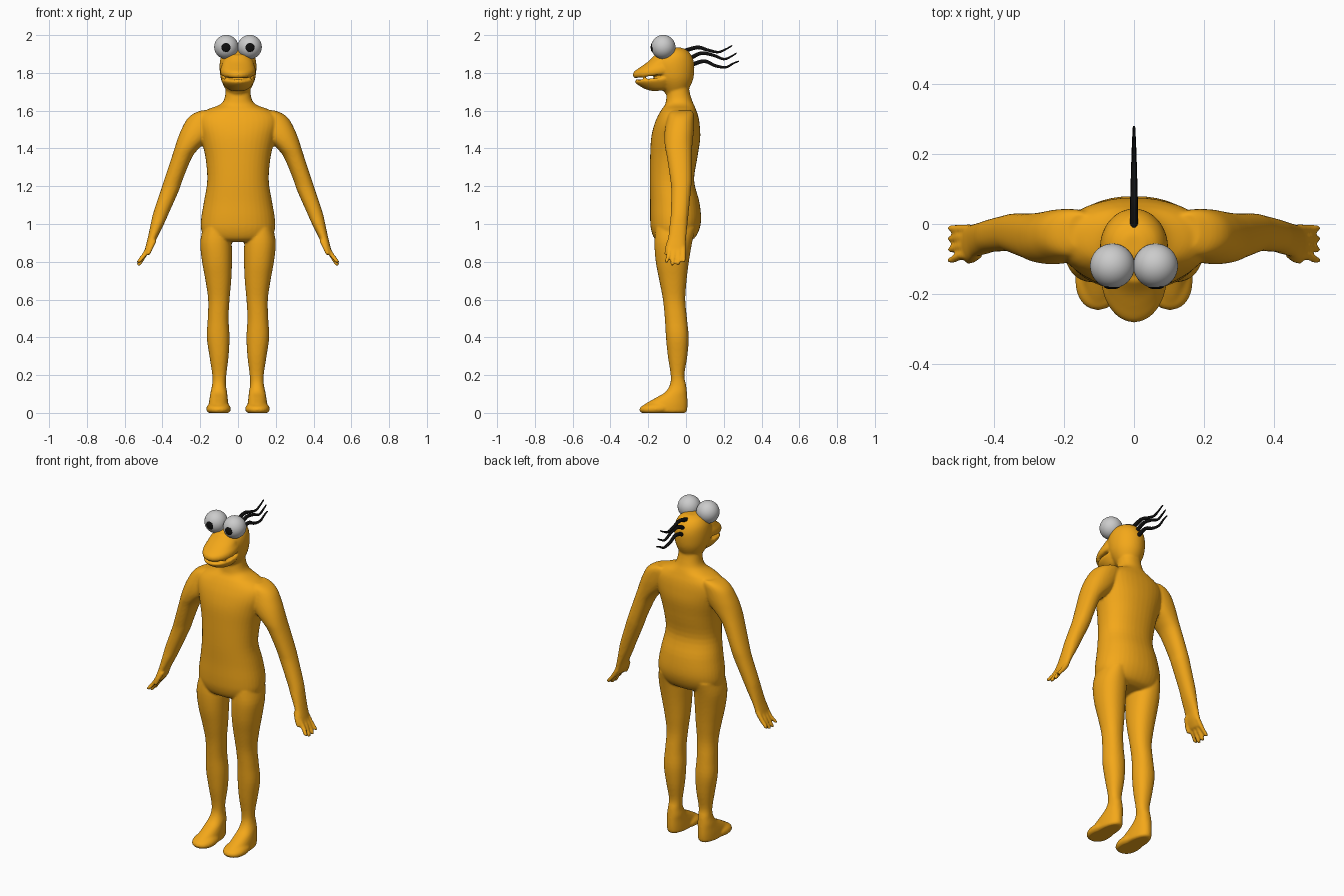
import bpy, bmesh, math
from mathutils import Vector


def material(name, rgb):
    m = bpy.data.materials.new(name)
    m.diffuse_color = (*rgb, 1)
    return m


SKIN = material("skin", (0.9, 0.39, 0.01))
BLACK = material("black", (0.005, 0.005, 0.005))


def spline(rows, steps=4):
    # smooth in-between rows (Catmull-Rom)
    rows = [Vector(r) for r in rows]
    out = []
    for i in range(len(rows) - 1):
        a, b, c, d = (rows[max(i - 1, 0)], rows[i], rows[i + 1],
                      rows[min(i + 2, len(rows) - 1)])
        for k in range(steps):
            t = k / steps
            out.append(0.5 * (2 * b + (c - a) * t + (2 * a - 5 * b + 4 * c - d) * t * t
                              + (3 * b - a - 3 * c + d) * t ** 3))
    return out + [rows[-1]]


def loft(bm, rows, side=1, power=2.2, shear=0.0, n=40):
    # rows: (z, x min, x max, y min, y max) of stacked rounded cross-sections
    rings = []
    for z, x0, x1, y0, y1 in spline(rows):
        ring = []
        for k in range(n):
            a = 2 * math.pi * k / n
            c, s = math.cos(a), math.sin(a)
            x = (x0 + x1) / 2 + (x1 - x0) / 2 * math.copysign(abs(c) ** (2 / power), c)
            y = (y0 + y1) / 2 + (y1 - y0) / 2 * math.copysign(abs(s) ** (2 / power), s)
            ring.append(bm.verts.new((side * x, y, z + shear * (y + 0.28))))
        rings.append(ring)
    faces = [bm.faces.new(rings[0]), bm.faces.new(rings[-1][::-1])]
    for r, q in zip(rings, rings[1:]):
        for k in range(n):
            j = (k + 1) % n
            faces.append(bm.faces.new((r[k], q[k], q[j], r[j])))
    bmesh.ops.recalc_face_normals(bm, faces=faces)


def centred(rows):
    return [(z, -w, w, y0, y1) for z, w, y0, y1 in rows]


bm = bmesh.new()

# torso and neck
loft(bm, centred([
    (0.905, 0.12, -0.14, 0.01), (0.925, 0.17, -0.168, 0.045), (0.97, 0.195, -0.185, 0.07),
    (1.03, 0.195, -0.19, 0.08), (1.12, 0.18, -0.19, 0.07), (1.23, 0.163, -0.192, 0.043),
    (1.35, 0.172, -0.19, 0.06), (1.45, 0.195, -0.185, 0.075), (1.52, 0.215, -0.17, 0.073),
    (1.57, 0.21, -0.15, 0.065), (1.605, 0.165, -0.13, 0.053), (1.63, 0.10, -0.112, 0.043),
    (1.66, 0.073, -0.105, 0.03), (1.72, 0.064, -0.10, 0.016), (1.80, 0.06, -0.10, 0.02)]))

# skull
loft(bm, centred([
    (1.69, 0.05, -0.11, 0.0), (1.72, 0.07, -0.13, 0.018), (1.76, 0.088, -0.16, 0.036),
    (1.80, 0.096, -0.175, 0.043), (1.85, 0.097, -0.18, 0.043), (1.89, 0.088, -0.155, 0.03),
    (1.92, 0.065, -0.12, 0.005), (1.935, 0.03, -0.09, -0.03)]), power=2)

# upper muzzle and lower jaw, leaving a mouth groove between them
loft(bm, centred([
    (1.772, 0.088, -0.273, -0.03), (1.785, 0.094, -0.282, -0.02), (1.805, 0.093, -0.276, -0.02),
    (1.825, 0.085, -0.243, -0.04), (1.85, 0.075, -0.20, -0.06), (1.88, 0.05, -0.165, -0.08)]),
    power=2, shear=0.13)
loft(bm, centred([
    (1.692, 0.04, -0.17, -0.07), (1.705, 0.06, -0.21, -0.06), (1.73, 0.08, -0.25, -0.04),
    (1.75, 0.09, -0.27, -0.03), (1.76, 0.087, -0.266, -0.03)]), power=2, shear=0.1)

for s in (-1, 1):
    # arm
    loft(bm, [
        (1.602, 0.12, 0.19, -0.07, 0.03), (1.585, 0.10, 0.235, -0.09, 0.04),
        (1.555, 0.10, 0.27, -0.10, 0.043), (1.50, 0.12, 0.30, -0.112, 0.042),
        (1.45, 0.155, 0.32, -0.115, 0.037), (1.40, 0.207, 0.336, -0.11, 0.032),
        (1.35, 0.245, 0.352, -0.10, 0.03), (1.235, 0.293, 0.39, -0.083, 0.03),
        (1.18, 0.312, 0.408, -0.078, 0.026), (1.06, 0.365, 0.448, -0.08, 0.014),
        (1.0, 0.392, 0.462, -0.086, 0.008), (0.93, 0.427, 0.477, -0.094, 0.001),
        (0.89, 0.443, 0.487, -0.104, -0.001), (0.86, 0.46, 0.495, -0.103, -0.005),
        (0.845, 0.47, 0.5, -0.098, -0.01)], s)
    # fingers
    for root, tip, end in ((-0.09, -0.103, 0.795), (-0.064, -0.073, 0.78),
                           (-0.038, -0.042, 0.782), (-0.013, -0.012, 0.797)):
        loft(bm, [(0.88, 0.452, 0.484, root - 0.013, root + 0.013),
                  (0.84, 0.478, 0.509, root - 0.012, root + 0.012),
                  (end + 0.01, 0.508, 0.534, tip - 0.01, tip + 0.01),
                  (end, 0.516, 0.534, tip - 0.007, tip + 0.007)], s, n=16)
    # thumb
    loft(bm, [(0.91, 0.43, 0.465, -0.10, -0.06), (0.87, 0.45, 0.478, -0.112, -0.085),
              (0.835, 0.467, 0.486, -0.115, -0.096)], s, n=16)
    # leg and foot
    loft(bm, [
        (0.98, 0.05, 0.185, -0.16, 0.05), (0.90, 0.034, 0.20, -0.167, 0.032),
        (0.80, 0.032, 0.19, -0.16, 0.015), (0.70, 0.036, 0.172, -0.141, 0.003),
        (0.60, 0.045, 0.158, -0.122, -0.004), (0.50, 0.05, 0.16, -0.112, 0.005),
        (0.40, 0.045, 0.165, -0.106, 0.014), (0.30, 0.05, 0.151, -0.096, 0.007),
        (0.20, 0.062, 0.136, -0.081, -0.009), (0.15, 0.064, 0.137, -0.085, 0.0),
        (0.11, 0.058, 0.145, -0.11, 0.005), (0.08, 0.055, 0.15, -0.16, 0.007),
        (0.05, 0.051, 0.155, -0.212, 0.008), (0.025, 0.049, 0.157, -0.244, 0.007),
        (0.008, 0.05, 0.156, -0.243, 0.004), (0.0, 0.06, 0.148, -0.23, -0.006)], s)
    # ball of the foot
    loft(bm, [(0.0, 0.05, 0.156, -0.235, -0.10), (0.015, 0.038, 0.168, -0.247, -0.075),
              (0.035, 0.042, 0.164, -0.235, -0.075), (0.055, 0.06, 0.145, -0.19, -0.10)], s)

# fuse all skin parts into one smooth body
mesh = bpy.data.meshes.new("body")
bm.to_mesh(mesh)
bm.free()
mesh.materials.append(SKIN)
body = bpy.data.objects.new("body", mesh)
bpy.context.collection.objects.link(body)
fuse = body.modifiers.new("fuse", 'REMESH')
fuse.mode = 'VOXEL'
fuse.voxel_size = 0.006
fuse.use_smooth_shade = True
soften = body.modifiers.new("soften", 'SMOOTH')
soften.factor = 0.5
soften.iterations = 6


def ball(name, loc, scale, mat=None):
    bpy.ops.mesh.primitive_uv_sphere_add(segments=40, ring_count=24, radius=1, location=loc)
    o = bpy.context.object
    o.name = name
    o.scale = scale
    bpy.ops.object.shade_smooth()
    if mat:
        o.data.materials.append(mat)


# eyes with pupils
for side, s in (("left", 1), ("right", -1)):
    ball(side + "_eye", (s * 0.062, -0.12, 1.937), (0.064,) * 3)
    ball(side + "_pupil", (s * 0.063, -0.178, 1.935), (0.024, 0.009, 0.024), BLACK)

# three wavy hairs on the back of the head
HAIRS = [
    [(-0.01, 1.915), (0.06, 1.935), (0.115, 1.921), (0.17, 1.91), (0.21, 1.925), (0.245, 1.945)],
    [(0.005, 1.865), (0.075, 1.903), (0.14, 1.895), (0.2, 1.873), (0.24, 1.888), (0.268, 1.905)],
    [(0.02, 1.838), (0.095, 1.862), (0.155, 1.838), (0.21, 1.83), (0.25, 1.85), (0.28, 1.862)]]
for i, pts in enumerate(HAIRS):
    cu = bpy.data.curves.new("hair", 'CURVE')
    cu.dimensions = '3D'
    cu.bevel_depth = 0.011
    cu.bevel_resolution = 3
    cu.use_fill_caps = True
    path = spline([(y, z, 0) for y, z in pts], 6)
    sp = cu.splines.new('POLY')
    sp.points.add(len(path) - 1)
    for k, (p, v) in enumerate(zip(sp.points, path)):
        p.co = (0, v.x, v.y, 1)
        p.radius = 1.1 - 0.8 * k / (len(path) - 1)
    sp.use_smooth = True
    cu.materials.append(BLACK)
    bpy.context.collection.objects.link(bpy.data.objects.new("hair_%d" % (i + 1), cu))
